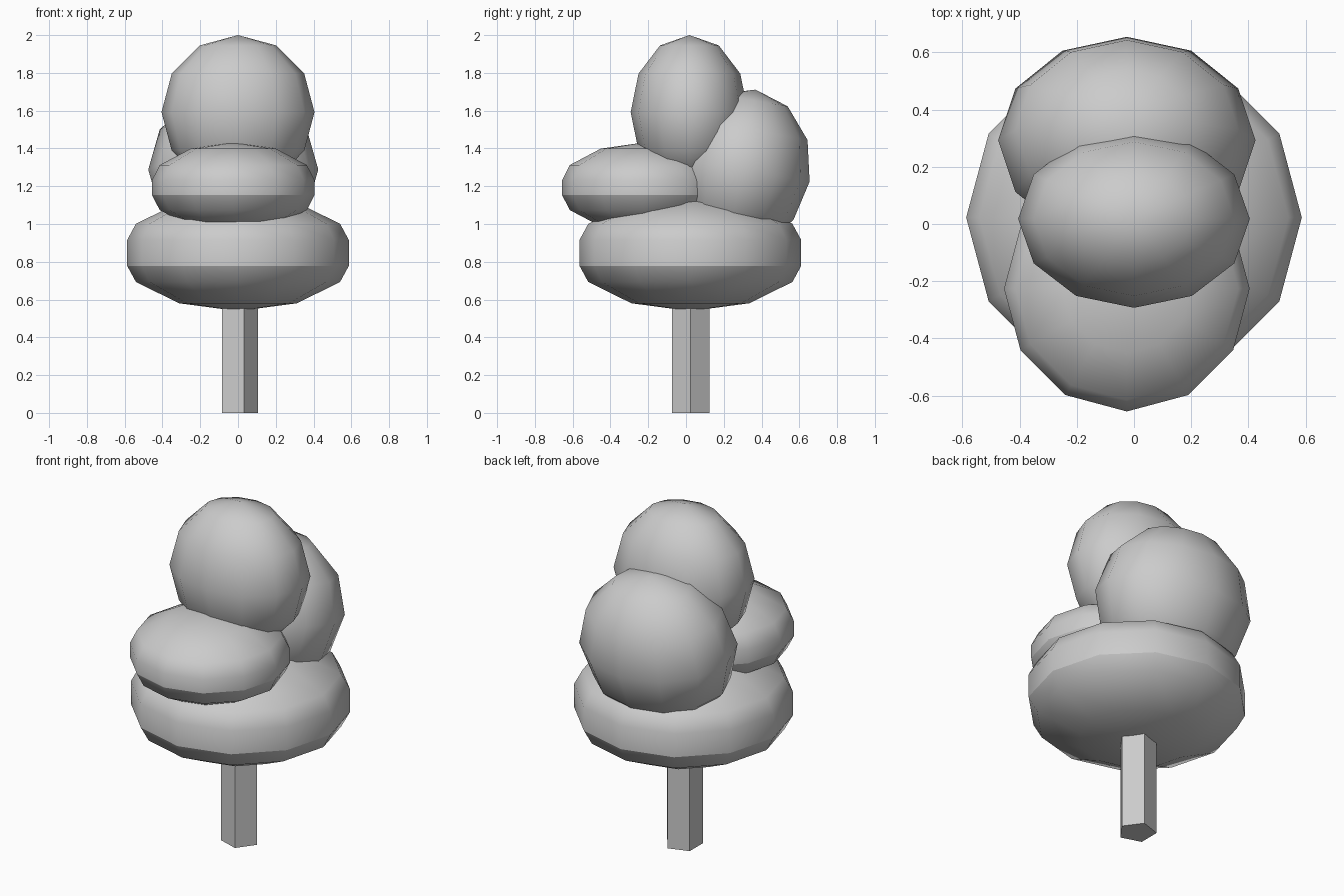
import bpy, bmesh, math
from mathutils import Matrix, Vector

if "Cube" in bpy.data.objects:
    bpy.data.objects.remove(bpy.data.objects["Cube"])

SEGMENTS, RINGS = 12, 6


def finish(name, bm, smooth):
    bmesh.ops.recalc_face_normals(bm, faces=bm.faces)
    for f in bm.faces:
        f.smooth = smooth
    mesh = bpy.data.meshes.new(name)
    bm.to_mesh(mesh)
    bm.free()
    obj = bpy.data.objects.new(name, mesh)
    bpy.context.collection.objects.link(obj)
    return obj


def foliage(name, centre, radii, tilt=0.0, flat=0.0):
    """Low-poly ellipsoid; flat > 0 replaces the equator with a vertical band
    (flat = part of the first ring's height taken up by the band)."""
    profile = []
    for i in range(1, RINGS):
        a = math.pi * i / RINGS
        if flat and i == RINGS // 2:
            r = 1 - flat * (1 - math.cos(math.radians(30)))
            profile += [(r, 0.5 * flat), (r, -0.5 * flat)]
        else:
            profile.append((math.sin(a), math.cos(a)))
    bm = bmesh.new()
    rings = [[bm.verts.new((r * math.cos(math.tau * k / SEGMENTS),
                            r * math.sin(math.tau * k / SEGMENTS), z))
              for k in range(SEGMENTS)] for r, z in profile]
    top, bottom = bm.verts.new((0, 0, 1)), bm.verts.new((0, 0, -1))
    for k in range(SEGMENTS):
        n = (k + 1) % SEGMENTS
        bm.faces.new((top, rings[0][k], rings[0][n]))
        bm.faces.new((bottom, rings[-1][n], rings[-1][k]))
        for a, b in zip(rings, rings[1:]):
            bm.faces.new((a[k], b[k], b[n], a[n]))
    # crisp crease along the lower rim of the band
    if flat:
        rim = rings[RINGS // 2]
        for k in range(SEGMENTS):
            bm.edges.get((rim[k], rim[(k + 1) % SEGMENTS])).smooth = False
    bm.transform(Matrix.Translation(centre)
                 @ Matrix.Rotation(math.radians(tilt), 4, 'X')
                 @ Matrix.Diagonal(Vector((*radii, 1))))
    return finish(name, bm, True)


# Five-sided trunk, one corner facing +x
bm = bmesh.new()
base = [bm.verts.new((0.105 * math.cos(math.tau * k / 5),
                      0.025 + 0.105 * math.sin(math.tau * k / 5), 0)) for k in range(5)]
face = bm.faces.new(base)
up = bmesh.ops.extrude_face_region(bm, geom=[face], use_keep_orig=True)
bmesh.ops.translate(bm, vec=(0, 0, 0.75),
                    verts=[v for v in up["geom"] if isinstance(v, bmesh.types.BMVert)])
finish("trunk", bm, False)

# Foliage clumps
foliage("lower_foliage", (0, 0.023, 0.847), (0.624, 0.624, 0.308), flat=0.445)
foliage("front_foliage", (-0.025, -0.226, 1.193), (0.45, 0.45, 0.238), flat=0.34)
foliage("back_foliage", (-0.025, 0.293, 1.288), (0.45, 0.367, 0.43), tilt=-10)
foliage("top_foliage", (0, 0.018, 1.592), (0.405, 0.311, 0.408))
